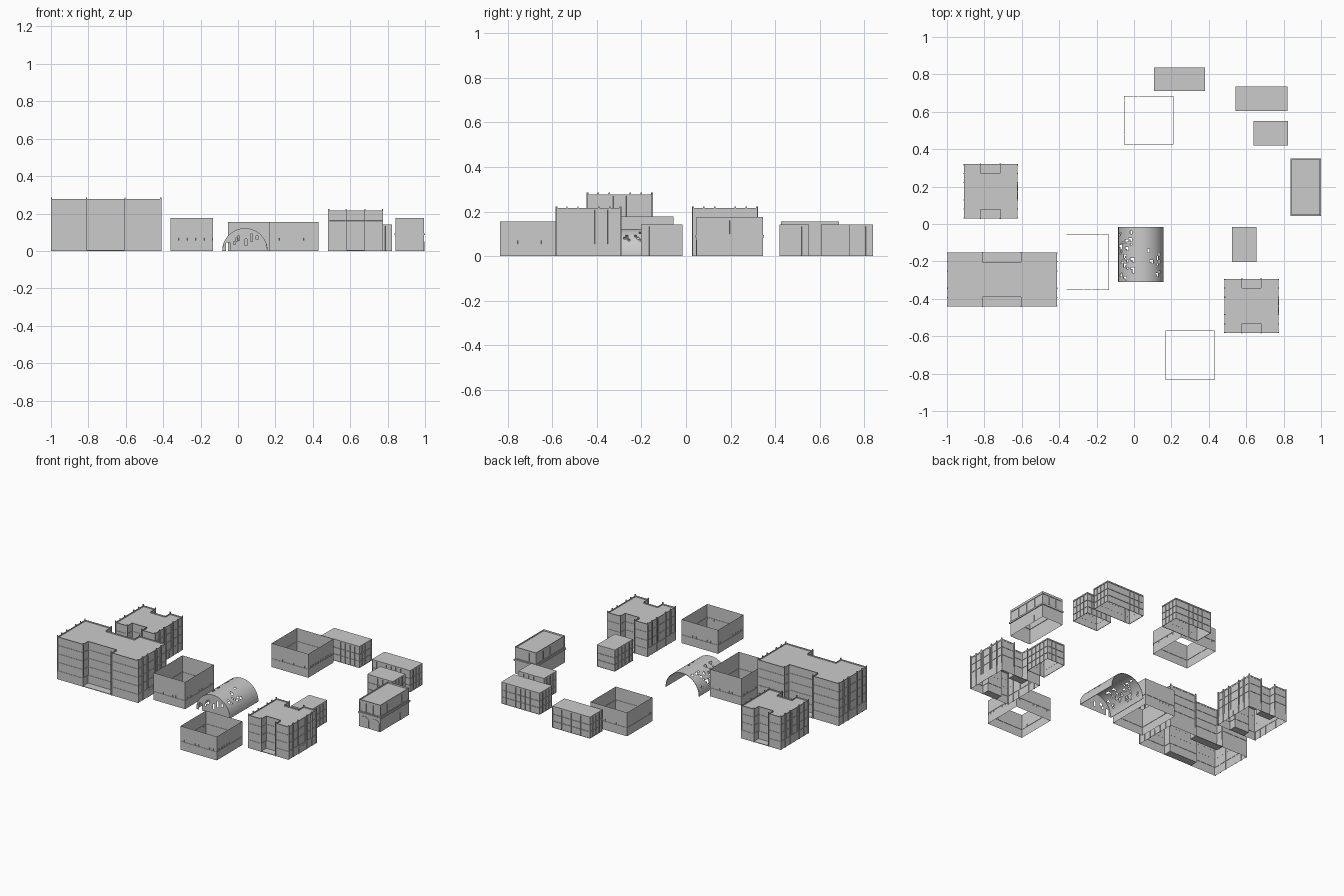
import bpy, bmesh, math, random
from mathutils import Vector

if "Cube" in bpy.data.objects:
    bpy.data.objects.remove(bpy.data.objects["Cube"])
random.seed(4)


def finish(bm, name, merge=True):
    if merge:
        bmesh.ops.remove_doubles(bm, verts=bm.verts, dist=0.00005)
        bmesh.ops.recalc_face_normals(bm, faces=bm.faces)
    me = bpy.data.meshes.new(name)
    bm.to_mesh(me)
    bm.free()
    ob = bpy.data.objects.new(name, me)
    bpy.context.collection.objects.link(ob)
    return ob


def box(bm, x0, x1, y0, y1, z0, z1):
    r = bmesh.ops.create_cube(bm, size=1)
    for v in r['verts']:
        v.co = Vector(((x0 + x1) / 2 + v.co.x * (x1 - x0),
                       (y0 + y1) / 2 + v.co.y * (y1 - y0),
                       (z0 + z1) / 2 + v.co.z * (z1 - z0)))


def wall(bm, a, b, zs, nx, win, depth, rows=None):
    """Flat wall split into cells, chosen rows get recessed panels."""
    a, b = Vector(a), Vector(b)
    d = b - a
    out = Vector((d.y, -d.x, 0)).normalized()
    g = [[bm.verts.new((*(a + d * i / nx), z)) for i in range(nx + 1)] for z in zs]
    cells = []
    for j in range(len(zs) - 1):
        for i in range(nx):
            f = bm.faces.new((g[j][i], g[j][i + 1], g[j + 1][i + 1], g[j + 1][i]))
            if rows is None or j in rows:
                cells.append(f)
    if win <= 0 or not cells:
        return
    t = win * min(d.length / nx, min(zs[k + 1] - zs[k] for k in range(len(zs) - 1)))
    bmesh.ops.inset_individual(bm, faces=cells, thickness=t, use_even_offset=True)
    bmesh.ops.inset_individual(bm, faces=cells, thickness=0.0002, use_even_offset=True)
    for f in cells:
        for v in f.verts:
            v.co -= out * depth


def roof(bm, pts, h, rim, drop):
    f = bm.faces.new([bm.verts.new((x, y, h)) for x, y in pts])
    if rim:
        bmesh.ops.inset_individual(bm, faces=[f], thickness=rim, use_even_offset=True)
        bmesh.ops.inset_individual(bm, faces=[f], thickness=0.0004, use_even_offset=True)
        for v in f.verts:
            v.co.z -= drop


def levels(h, n):
    return [h * i / n for i in range(n + 1)]


def arch(name, axis, pos, c, w, h, t=0.002):
    """Thin arched door panel on a wall facing +x or -y."""
    bm = bmesh.new()
    r = w / 2
    prof = [(c - r, 0), (c + r, 0)] + [
        (c + r * math.cos(k * math.pi / 8), h - r * 0.6 + r * 0.6 * math.sin(k * math.pi / 8)) for k in range(9)]
    p = [(pos, u, z) if axis == 'x' else (u, pos, z) for u, z in prof]
    f = bm.faces.new([bm.verts.new(q) for q in p])
    ex = bmesh.ops.extrude_face_region(bm, geom=[f])
    step = Vector((t, 0, 0)) if axis == 'x' else Vector((0, -t, 0))
    for v in ex['geom']:
        if isinstance(v, bmesh.types.BMVert):
            v.co += step
    finish(bm, name)


def h_block(name, x0, x1, y0, y1, h, r0, r1, d, floors, rim):
    """Block of flats with a recessed entrance bay front and back."""
    pts = [(x0, y0), (r0, y0), (r0, y0 + d), (r1, y0 + d), (r1, y0), (x1, y0),
           (x1, y1), (r1, y1), (r1, y1 - d), (r0, y1 - d), (r0, y1), (x0, y1)]
    bm = bmesh.new()
    for i, p in enumerate(pts):
        q = pts[(i + 1) % 12]
        side = i in (5, 11)
        wall(bm, p, q, levels(h, floors), 5 if side else 1, 0.3, 0.002, range(1, floors))
    roof(bm, pts, h, rim, 0.008)
    finish(bm, name + "_body")
    # pilasters rising just past the parapet
    bm = bmesh.new()
    w, t, top = 0.003, 0.003, h + 0.008
    L = y1 - y0
    for x in (x0, x1):
        for k in (0.01, 0.17, 0.34, 0.66, 0.83, 0.99):
            y = y0 + L * k
            box(bm, x - t, x + t, y - w, y + w, 0, top)
    for x in (r0, r1):
        for y in (y0, y1):
            box(bm, x - w, x + w, y - t, y + t, 0, top)
    finish(bm, name + "_pilasters", False)
    # entrance slabs in the recesses
    bm = bmesh.new()
    for ya, yb in ((y0, y0 + d), (y1 - d, y1)):
        box(bm, r0, r1, ya, yb, 0, 0.004)
    finish(bm, name + "_entrance_slabs", False)
    for s in (-1, 1):
        arch(name + "_side_door", 'x', x1, (y0 + y1) / 2 + s * 0.0215, 0.038, 0.045)


h_block("long_block", -0.997, -0.413, -0.442, -0.152, 0.277, -0.81, -0.605, 0.052, 5, 0.011)
h_block("west_block", -0.908, -0.623, 0.03, 0.32, 0.215, -0.82, -0.715, 0.048, 4, 0.004)
h_block("east_block", 0.485, 0.773, -0.583, -0.293, 0.215, 0.577, 0.68, 0.05, 4, 0.004)


def rect(x0, x1, y0, y1):
    return [(x0, y0), (x1, y0), (x1, y1), (x0, y1)]


def open_shell(name, x0, x1, y0, y1, h):
    """Roofless building: four thin walls with one row of small windows."""
    bm = bmesh.new()
    p = rect(x0, x1, y0, y1)
    for i in range(4):
        wall(bm, p[i], p[(i + 1) % 4], [0, 0.055, 0.07, h], 10, 0.2, 0.002, [1])
    finish(bm, name)


open_shell("roofless_hall_west", -0.362, -0.135, -0.353, -0.057, 0.177)
open_shell("roofless_hall_south", 0.168, 0.43, -0.833, -0.57, 0.155)
open_shell("roofless_hall_north", -0.054, 0.21, 0.425, 0.685, 0.155)


def house(name, x0, x1, y0, y1, h):
    """Small flat-roofed house with a window grid on every side."""
    bm = bmesh.new()
    p = rect(x0, x1, y0, y1)
    for i in range(4):
        a, b = p[i], p[(i + 1) % 4]
        n = max(3, round((Vector(b) - Vector(a)).length / 0.036))
        wall(bm, a, b, [0, 0.044, 0.088, h - 0.008, h], n, 0.9, 0.003, [0, 1, 2])
    roof(bm, p, h, 0, 0)
    finish(bm, name)


house("house_centre", 0.525, 0.655, -0.202, -0.015, 0.141)
house("house_north", 0.107, 0.38, 0.71, 0.838, 0.141)
house("house_northeast", 0.543, 0.82, 0.605, 0.735, 0.141)
house("house_east", 0.64, 0.824, 0.42, 0.552, 0.141)

# two-storey shop with mid ledge, parapet and arched front
sx0, sx1, sy0, sy1, sh = 0.842, 0.995, 0.047, 0.345, 0.175
bm = bmesh.new()
sp = rect(sx0, sx1, sy0, sy1)
for i, n in enumerate((3, 4, 3, 4)):
    wall(bm, sp[i], sp[(i + 1) % 4], [0, 0.085, 0.1, 0.16, sh], n, 0.3, 0.003, [2])
roof(bm, sp, sh, 0.011, 0.01)
finish(bm, "shop_body")
bm = bmesh.new()
e = 0.005
box(bm, sx0 - e, sx1 + e, sy0 - e, sy0, 0.084, 0.094)
box(bm, sx0 - e, sx1 + e, sy1, sy1 + e, 0.084, 0.094)
box(bm, sx0 - e, sx0, sy0, sy1, 0.084, 0.094)
box(bm, sx1, sx1 + e, sy0, sy1, 0.084, 0.094)
finish(bm, "shop_ledge", False)
for c in (0.881, 0.957):
    arch("shop_front_arch", 'y', sy0, c, 0.062, 0.072)
arch("shop_side_door", 'x', sx1, 0.26, 0.018, 0.05)

# ruined barrel vault: half-tube shell with ragged holes
cx, R, vy0, vy1, na, ny = 0.037, 0.12, -0.31, -0.015, 32, 30
bm = bmesh.new()
g = [[bm.verts.new((cx - R * math.cos(math.pi * i / na), vy0 + (vy1 - vy0) * j / ny,
                    R * math.sin(math.pi * i / na))) for j in range(ny + 1)] for i in range(na + 1)]
holes = set()
for _ in range(34):
    i, j = random.randint(2, na - 3), random.randint(2, ny - 3)
    if 13 <= i <= 18:
        continue
    holes.add((i, j))
    for _ in range(random.randint(0, 3)):
        holes.add((i + random.choice((-1, 0, 1)), j + random.choice((-1, 0, 1))))
for i in range(na):
    for j in range(ny):
        if (i, j) not in holes:
            bm.faces.new((g[i][j], g[i + 1][j], g[i + 1][j + 1], g[i][j + 1]))
vault = finish(bm, "vault_shell")
mod = vault.modifiers.new("thickness", 'SOLIDIFY')
mod.thickness = 0.003
mod.offset = 0

# vault front wall, built from strips with broken openings
bm = bmesh.new()
gaps = {2: (0, 0.045), 3: (0, 0.045), 7: (0.05, 0.07), 8: (0.055, 0.08),
        12: (0.03, 0.065), 15: (0.05, 0.09), 18: (0.06, 0.08), 6: (0.035, 0.05)}
n = 24
top = lambda x: math.sqrt(max(0, R * R - (x - cx) ** 2))
for k in range(n):
    xa, xb = cx - R + 2 * R * k / n, cx - R + 2 * R * (k + 1) / n
    lo, hi = gaps.get(k, (0, 0))
    spans = [((0, 0), (lo, lo))] if lo > 0 else []
    spans.append(((hi, hi), (top(xa), top(xb))))
    for (a0, b0), (a1, b1) in spans:
        quad = [(xa, a0), (xb, b0), (xb, b1), (xa, a1)]
        quad = [q for m, q in enumerate(quad) if q not in quad[:m]]
        bm.faces.new([bm.verts.new((x, vy0, z)) for x, z in quad])
finish(bm, "vault_front_wall")
